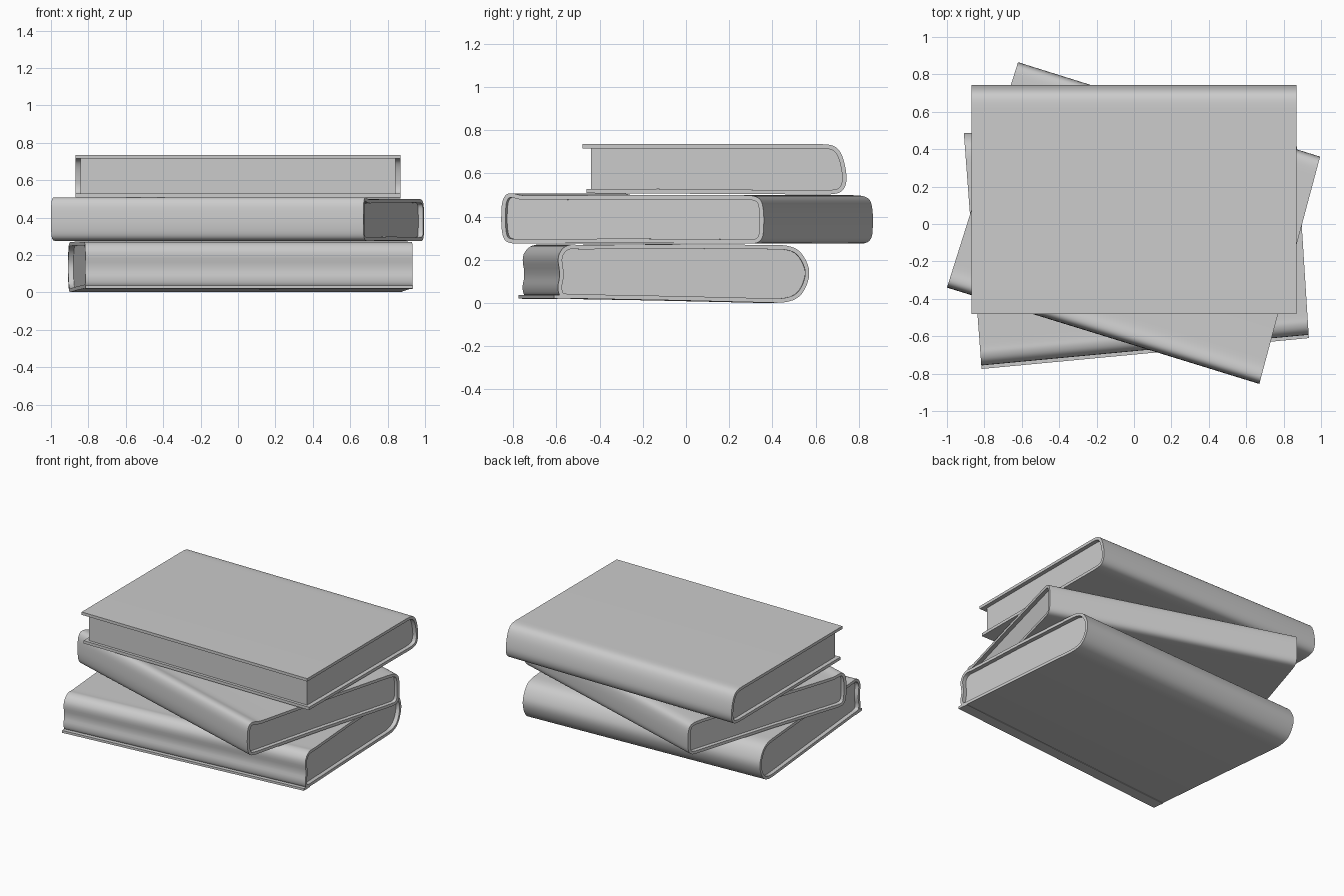
import bpy, bmesh
from mathutils import Vector

if "Cube" in bpy.data.objects:
    bpy.data.objects.remove(bpy.data.objects["Cube"], do_unlink=True)

grey = bpy.data.materials.new("plain_grey")
grey.use_nodes = True
grey.diffuse_color = (0.6, 0.6, 0.6, 1)
grey.node_tree.nodes["Principled BSDF"].inputs["Base Color"].default_value = (0.6, 0.6, 0.6, 1)

BOARD = 0.02    # cover thickness
INSET = 0.016   # page inset at each end, as a share of the length


def soften(points, closed, reach=0.02):
    """Round a profile by cutting its corners, never far from them."""
    n = len(points)
    out = [] if closed else [points[0]]
    for i in range(n if closed else n - 1):
        a, b = points[i], points[(i + 1) % n]
        cut = (b - a) * min(0.25, reach / (b - a).length)
        if closed or i > 0:
            out.append(a + cut)
        if closed or i < n - 2:
            out.append(b - cut)
    return out if closed else out + [points[-1]]


def inward(points, closed, distance):
    """Offset a counterclockwise profile to its inside."""
    n, out = len(points), []
    for i, p in enumerate(points):
        before = points[i - 1] if closed or i else p
        after = points[(i + 1) % n] if closed or i < n - 1 else p
        along = (after - before).normalized()
        out.append(p + Vector((-along.y, along.x)) * distance)
    return out


def place(corners, depth, s, p):
    """Map length share s and profile point p into the book's plan outline."""
    fl, fr, br, bl = (Vector(c) for c in corners)
    xy = fl.lerp(fr, s).lerp(bl.lerp(br, s), p.x / depth)
    return (xy.x, xy.y, p.y)


def finish(name, bm):
    bmesh.ops.recalc_face_normals(bm, faces=bm.faces)
    mesh = bpy.data.meshes.new(name)
    bm.to_mesh(mesh)
    bm.free()
    mesh.materials.append(grey)
    obj = bpy.data.objects.new(name, mesh)
    bpy.context.collection.objects.link(obj)
    bpy.ops.object.select_all(action='DESELECT')
    obj.select_set(True)
    bpy.context.view_layer.objects.active = obj
    bpy.ops.object.shade_smooth_by_angle(angle=0.6)


def solid(name, corners, depth, points, inset):
    """Extrude a filled profile along the book."""
    bm = bmesh.new()
    ends = [[bm.verts.new(place(corners, depth, s, p)) for p in points]
            for s in (inset, 1 - inset)]
    for end in ends:
        bm.faces.new(end)
    for i in range(len(points)):
        j = (i + 1) % len(points)
        bm.faces.new((ends[0][i], ends[0][j], ends[1][j], ends[1][i]))
    finish(name, bm)


def shell(name, corners, depth, outer, inner, closed):
    """Extrude a cover of even thickness along the book."""
    bm = bmesh.new()
    o0, o1, i0, i1 = [[bm.verts.new(place(corners, depth, s, p)) for p in line]
                      for line in (outer, inner) for s in (0, 1)]
    n = len(outer)
    for a in range(n if closed else n - 1):
        b = (a + 1) % n
        for p, q in ((o0, o1), (i0, i1), (o0, i0), (o1, i1)):
            bm.faces.new((p[a], p[b], q[b], q[a]))
    if not closed:
        for a in (0, n - 1):
            bm.faces.new((o0[a], o1[a], i1[a], i0[a]))
    finish(name, bm)


def book(name, corners, depth, profile, closed, page_front=0.0):
    outer = [Vector(p) for p in profile]
    for _ in range(2):
        outer = soften(outer, closed)
    inner = inward(outer, closed, BOARD)
    shell(name + "_cover", corners, depth, outer, inner, closed)
    pages = [Vector((max(p.x, page_front), p.y)) for p in inner]
    solid(name + "_pages", corners, depth, pages, INSET)


# Bottom book: round back, hollow front, projecting lower board
bottom = [(-.815, -.775), (.935, -.61), (.86, .575), (-.91, .49)]
book("bottom_book", bottom, 1.26,
     [(.03, .022), (.6, .012), (1.13, 0), (1.2, .02), (1.24, .07), (1.26, .14),
      (1.24, .2), (1.2, .25), (1.14, .268), (.6, .272), (.12, .268), (.08, .272),
      (.04, .255), (.015, .21), (.03, .13), (.015, .07)], True)
solid("bottom_book_lip", bottom, 1.26,
      [Vector(p) for p in ((0, .02), (.08, .018), (.08, .036), (0, .036))], 0)

# Middle book: wrapped all round, ridge and groove along its spine
book("middle_book", [(-1, -.34), (.67, -.855), (.995, .36), (-.62, .865)], 1.26,
     [(.04, .275), (.6, .278), (1.18, .274), (1.23, .276), (1.255, .3), (1.26, .35),
      (1.26, .42), (1.25, .475), (1.22, .495), (1.17, .499), (.6, .5), (.1, .496),
      (.05, .51), (.02, .502), (.004, .47), (0, .42), (0, .35), (.01, .295)], True)

# Top book: open front with overhanging boards, leaning round spine
book("top_book", [(-.87, -.48), (.87, -.48), (.87, .745), (-.87, .745)], 1.225,
     [(.02, .508), (1.16, .502), (1.205, .515), (1.225, .56), (1.22, .62),
      (1.205, .68), (1.18, .72), (1.14, .735), (0, .735)], False, .04)
